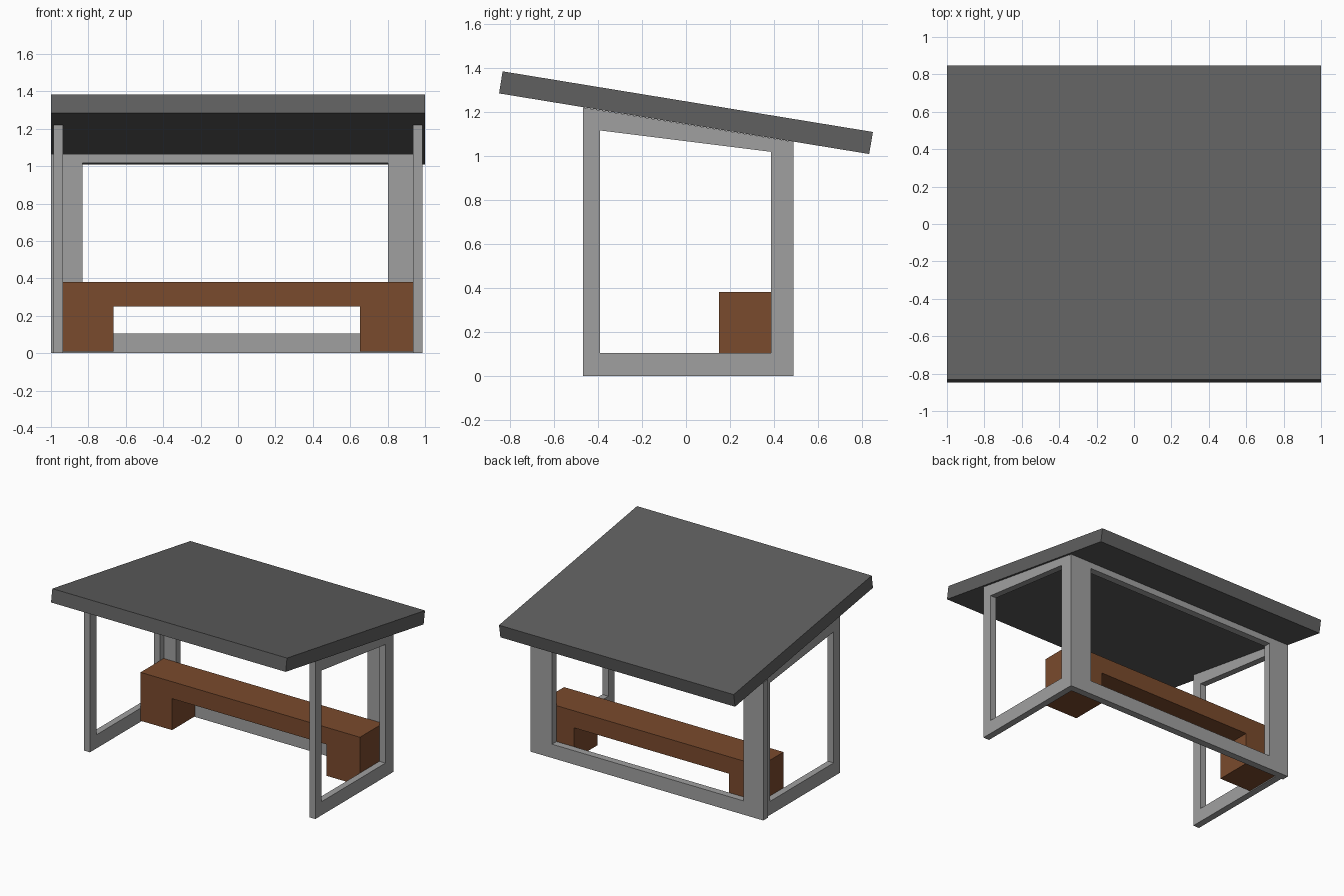
import bpy, bmesh

if "Cube" in bpy.data.objects:
    bpy.data.objects.remove(bpy.data.objects["Cube"])


def material(name, rgb):
    m = bpy.data.materials.new(name)
    m.diffuse_color = (*rgb, 1)
    m.use_nodes = True
    m.node_tree.nodes["Principled BSDF"].inputs["Base Color"].default_value = m.diffuse_color
    return m


ROOF = material("dark grey roofing", (0.117, 0.117, 0.117))
METAL = material("light grey metal", (0.352, 0.352, 0.352))
WOOD = material("brown wood", (0.195, 0.069, 0.026))


def finish(bm, name, mat):
    bmesh.ops.recalc_face_normals(bm, faces=bm.faces)
    me = bpy.data.meshes.new(name)
    bm.to_mesh(me)
    bm.free()
    me.materials.append(mat)
    ob = bpy.data.objects.new(name, me)
    bpy.context.collection.objects.link(ob)
    return ob


def place(axis, depth, p):
    # Profile point (horizontal, z) at a given depth along x or y
    return (depth, p[0], p[1]) if axis == 'x' else (p[0], depth, p[1])


def prism(name, profile, axis, d0, d1, mat):
    bm = bmesh.new()
    a = [bm.verts.new(place(axis, d0, p)) for p in profile]
    b = [bm.verts.new(place(axis, d1, p)) for p in profile]
    bm.faces.new(a)
    bm.faces.new(b)
    n = len(profile)
    for i in range(n):
        j = (i + 1) % n
        bm.faces.new((a[i], a[j], b[j], b[i]))
    return finish(bm, name, mat)


def frame(name, outer, inner, axis, d0, d1, mat):
    # Four-sided frame with an open middle
    bm = bmesh.new()
    rings = [[bm.verts.new(place(axis, d, p)) for p in loop]
             for loop, d in ((outer, d0), (outer, d1), (inner, d1), (inner, d0))]
    for k in range(4):
        r, s = rings[k], rings[(k + 1) % 4]
        for i in range(4):
            j = (i + 1) % 4
            bm.faces.new((r[i], r[j], s[j], s[i]))
    return finish(bm, name, mat)


# Sloping roof slab
prism("roof", [(-0.848, 1.283), (0.831, 1.008), (0.848, 1.108), (-0.832, 1.383)],
      'x', -1, 1, ROOF)

# Side frames with sloping tops
for side, s in (("left", -1), ("right", 1)):
    frame(side + "_frame",
          [(-0.467, 0), (0.465, 0), (0.465, 1.067), (-0.467, 1.219)],
          [(-0.39, 0.105), (0.386, 0.105), (0.386, 1.018), (-0.39, 1.115)],
          'x', s * 0.935, s * 0.986, METAL)

# Back frame
frame("back_frame",
      [(-1, 0), (0.984, 0), (0.984, 1.064), (-1, 1.064)],
      [(-0.832, 0.106), (0.801, 0.106), (0.801, 1.016), (-0.832, 1.016)],
      'y', 0.433, 0.487, METAL)

# Bench with two block legs
prism("bench",
      [(-0.935, 0.008), (-0.666, 0.008), (-0.666, 0.25), (0.652, 0.25),
       (0.652, 0.008), (0.935, 0.008), (0.935, 0.381), (-0.935, 0.381)],
      'y', 0.149, 0.43, WOOD)
